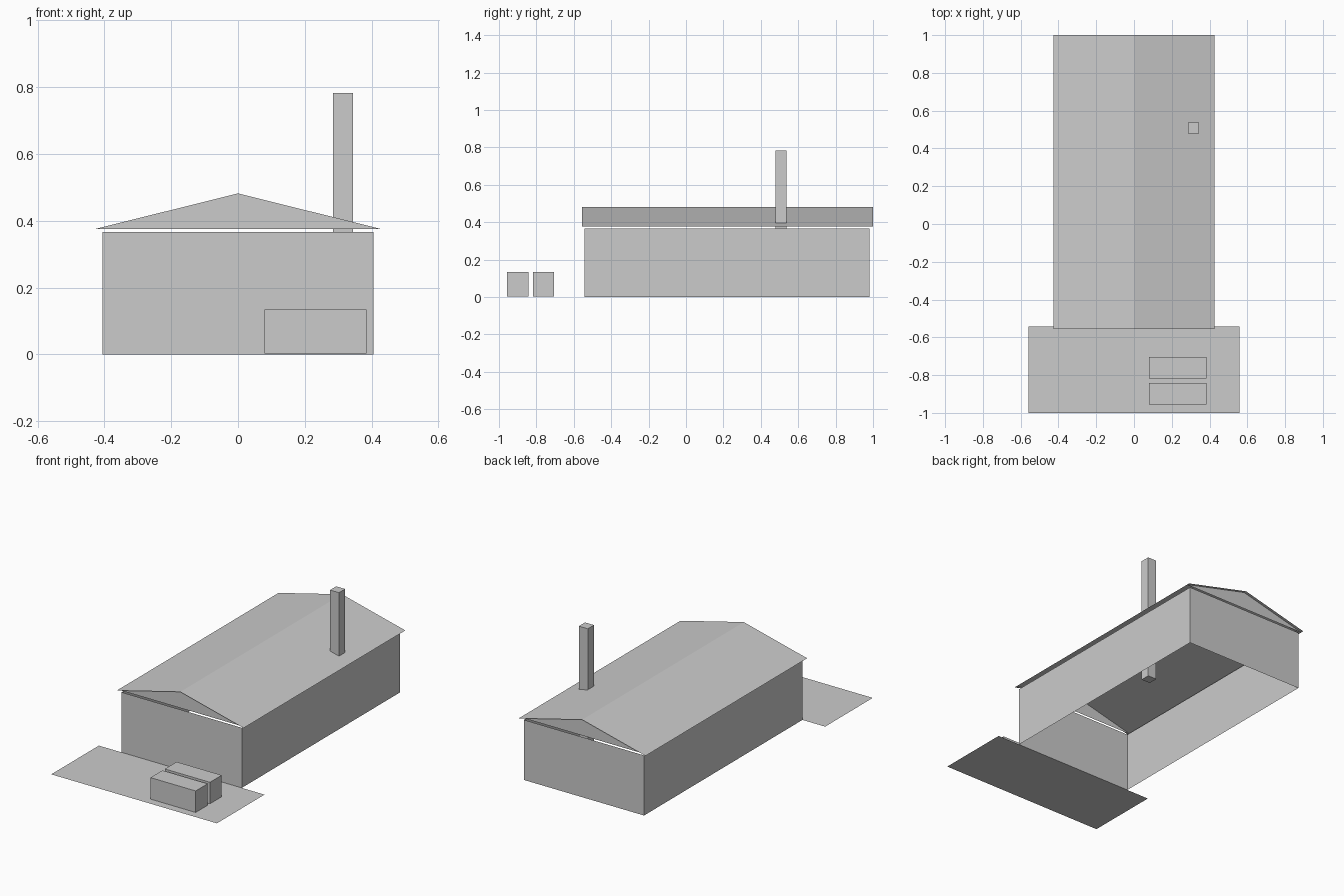
import bpy

if "Cube" in bpy.data.objects:
    bpy.data.objects.remove(bpy.data.objects["Cube"])

grey = bpy.data.materials.new("plain grey")
grey.diffuse_color = (0.6, 0.6, 0.6, 1)
grey.use_nodes = True
grey.node_tree.nodes["Principled BSDF"].inputs["Base Color"].default_value = grey.diffuse_color


def add_mesh(name, verts, faces):
    mesh = bpy.data.meshes.new(name)
    mesh.from_pydata(verts, [], faces)
    mesh.materials.append(grey)
    obj = bpy.data.objects.new(name, mesh)
    bpy.context.collection.objects.link(obj)
    return obj


def add_box(name, x0, x1, y0, y1, z0, z1, capped=True):
    """Box from its limits; uncapped boxes keep only the four sides."""
    ring = [(x0, y0), (x1, y0), (x1, y1), (x0, y1)]
    verts = [(x, y, z) for z in (z0, z1) for x, y in ring]
    faces = [(i, (i + 1) % 4, (i + 1) % 4 + 4, i + 4) for i in range(4)]
    if capped:
        faces += [(3, 2, 1, 0), (4, 5, 6, 7)]
    return add_mesh(name, verts, faces)


WALL_X, WALL_FRONT, WALL_BACK, WALL_TOP = 0.405, -0.542, 0.982, 0.366
ROOF_X, ROOF_FRONT, ROOF_BACK = 0.427, -0.556, 1.0
EAVES, RIDGE = 0.376, 0.482

# Walls, open above and below
add_box("walls", -WALL_X, WALL_X, WALL_FRONT, WALL_BACK, 0, WALL_TOP, capped=False)


def roof_section(y):
    return [(-ROOF_X, y, EAVES), (ROOF_X, y, EAVES), (0, y, RIDGE)]


# Two thin roof slopes meeting at the ridge
add_mesh("roof_slopes", roof_section(ROOF_FRONT) + roof_section(ROOF_BACK),
         [(1, 4, 5, 2), (0, 2, 5, 3)])

# Gable triangles set back in line with the end walls
add_mesh("front_gable", roof_section(WALL_FRONT), [(0, 1, 2)])
add_mesh("back_gable", roof_section(WALL_BACK), [(2, 1, 0)])

# Chimney rising from the ground through the roof
add_box("chimney", 0.285, 0.345, 0.479, 0.538, 0, 0.783)

# Flat forecourt
add_mesh("forecourt", [(-0.558, -1, 0), (0.558, -1, 0), (0.558, -0.542, 0), (-0.558, -0.542, 0)],
         [(0, 1, 2, 3)])

# Pair of blocks on the forecourt
for name, y0, y1 in (("front_block", -0.956, -0.841), ("rear_block", -0.818, -0.705)):
    add_box(name, 0.08, 0.384, y0, y1, 0.003, 0.134)
